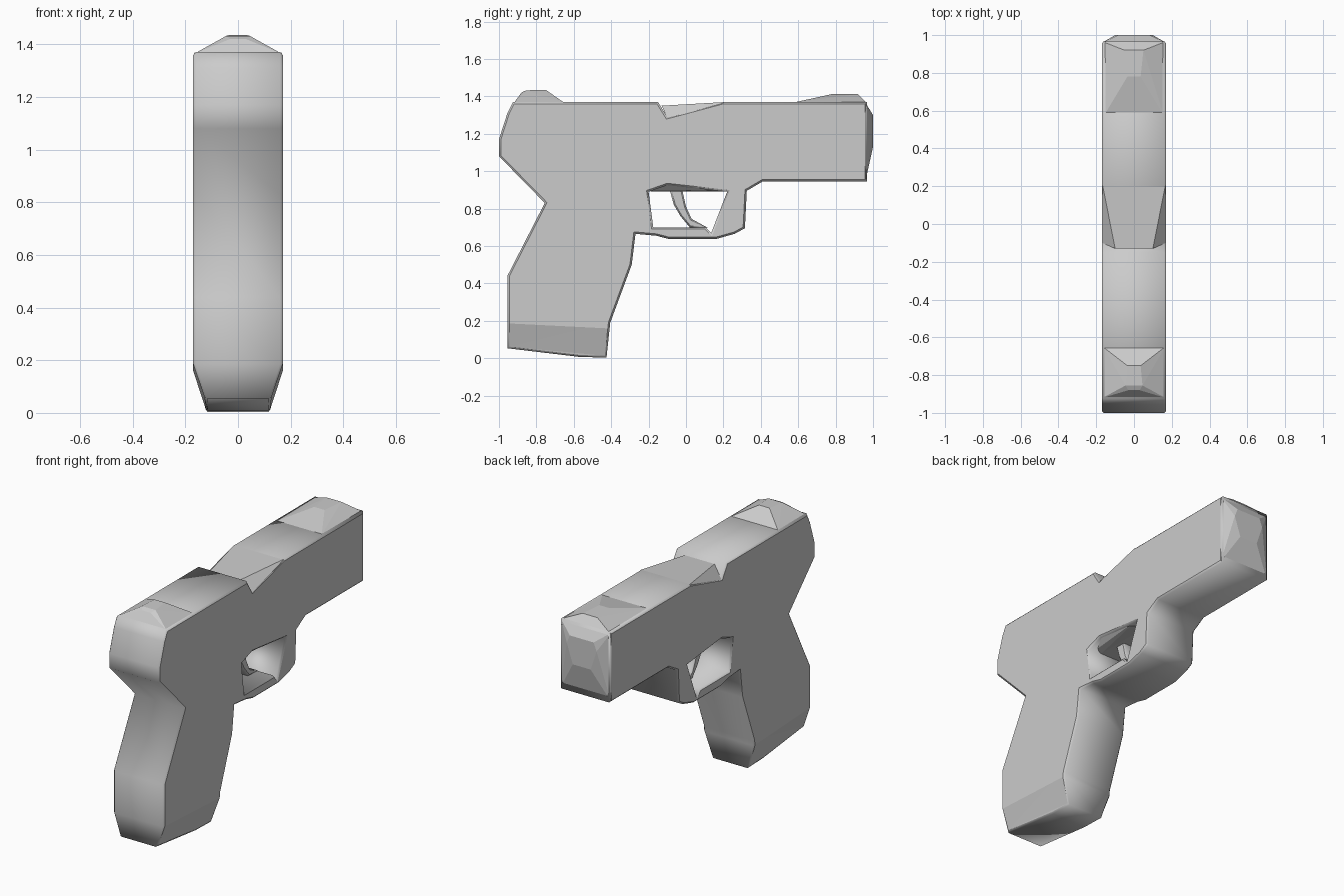
import bpy
import bmesh
from mathutils import Matrix, Vector

cube = bpy.data.objects.get("Cube")
if cube:
    bpy.data.objects.remove(cube)

HALF = 0.17

grey = bpy.data.materials.new("plain grey")
grey.use_nodes = True
grey.diffuse_color = (0.6, 0.6, 0.6, 1)
grey.node_tree.nodes["Principled BSDF"].inputs["Base Color"].default_value = (0.6, 0.6, 0.6, 1)


def finish(name, bm):
    """Turn a bmesh into a flat-shaded grey object."""
    bmesh.ops.recalc_face_normals(bm, faces=bm.faces)
    mesh = bpy.data.meshes.new(name)
    bm.to_mesh(mesh)
    bm.free()
    mesh.materials.append(grey)
    obj = bpy.data.objects.new(name, mesh)
    bpy.context.collection.objects.link(obj)
    return obj


def side_prism(loops, half, bevel):
    """Extrude closed (y, z) loops across x; inner loops become holes."""
    curve = bpy.data.curves.new("outline", "CURVE")
    curve.dimensions = "2D"
    curve.fill_mode = "BOTH"
    curve.extrude = half - bevel
    curve.bevel_depth = bevel
    curve.bevel_resolution = 0
    curve.offset = -bevel
    for loop in loops:
        spline = curve.splines.new("POLY")
        spline.points.add(len(loop) - 1)
        for point, (y, z) in zip(spline.points, loop):
            point.co = (y, z, 0, 1)
        spline.use_cyclic_u = True
    helper = bpy.data.objects.new("outline", curve)
    bpy.context.collection.objects.link(helper)
    graph = bpy.context.evaluated_depsgraph_get()
    mesh = bpy.data.meshes.new_from_object(helper.evaluated_get(graph))
    bm = bmesh.new()
    bm.from_mesh(mesh)
    bpy.data.objects.remove(helper)
    bpy.data.meshes.remove(mesh)
    bmesh.ops.remove_doubles(bm, verts=bm.verts, dist=0.0005)
    turn = Matrix(((0, 0, 1), (1, 0, 0), (0, 1, 0)))
    for v in bm.verts:
        v.co = turn @ v.co
    return bm


def hull(name, points):
    """Convex solid through (half width, y, z) points mirrored in x."""
    bm = bmesh.new()
    for x, y, z in points:
        for side in (-1, 1):
            bm.verts.new((side * x, y, z))
    found = bmesh.ops.convex_hull(bm, input=bm.verts)
    loose = {g for g in found["geom_interior"] if isinstance(g, bmesh.types.BMVert)}
    bmesh.ops.delete(bm, geom=list(loose), context="VERTS")
    return finish(name, bm)


# Frame, slide and grip as one side profile with the guard opening
outline = [
    (-0.925, 1.37), (-0.15, 1.37), (-0.10, 1.29), (0.20, 1.37), (0.967, 1.37),
    (0.967, 0.945), (0.41, 0.945), (0.325, 0.895), (0.315, 0.695), (0.26, 0.665),
    (0.16, 0.637), (-0.09, 0.637), (-0.16, 0.655), (-0.27, 0.665), (-0.29, 0.50),
    (-0.405, 0.19), (-0.425, 0.003), (-0.57, 0.007), (-0.955, 0.053), (-0.955, 0.44),
    (-0.755, 0.83), (-1.0, 1.08), (-1.0, 1.17), (-0.955, 1.31),
]
opening = [
    (-0.20, 0.89), (-0.10, 0.925), (0.22, 0.89), (0.135, 0.67),
    (0.105, 0.70), (-0.175, 0.70),
]
body = side_prism([outline, opening], HALF, 0.01)

# Narrow the foot of the grip below a slightly tilted crease
crease = Vector((0, -0.43, 0.16))
normal = Vector((0, 0.05, 1)).normalized()
bmesh.ops.bisect_plane(body, geom=body.verts[:] + body.edges[:] + body.faces[:],
                       plane_co=crease, plane_no=normal)
for v in body.verts:
    depth = (crease - v.co).dot(normal)
    if depth > 0:
        v.co.x *= 1 - 0.28 * min(depth / 0.14, 1)
finish("frame_and_grip", body)

# Trigger
trigger = [(-0.09, 0.91), (-0.02, 0.90), (0.0, 0.81), (0.03, 0.745),
           (0.12, 0.695), (0.02, 0.70), (-0.03, 0.76), (-0.065, 0.82)]
finish("trigger", side_prism([trigger], 0.06, 0.008))

# Ridge above the trigger
hull("trigger_housing", [(0.16, -0.10, 0.93), (0.16, 0.22, 0.90), (0.08, -0.19, 0.89),
                         (0.08, 0.22, 0.89), (0.12, -0.19, 0.90)])

# Crowned strip in the ejection cut
hull("ejection_crown", [(0.168, -0.10, 1.285), (0.10, -0.13, 1.35), (0.10, -0.10, 1.35),
                        (0.165, 0.20, 1.369), (0.168, 0.20, 1.355)])

# Sights
hull("rear_sight", [(0.165, -0.65, 1.365), (0.165, -0.92, 1.365),
                    (0.035, -0.75, 1.435), (0.045, -0.855, 1.432), (0.03, -0.88, 1.42)])
hull("front_sight", [(0.155, 0.58, 1.368), (0.165, 0.965, 1.365),
                     (0.035, 0.78, 1.412), (0.05, 0.92, 1.412)])

# Bulged muzzle face
hull("muzzle", [(0.168, 0.96, 1.365), (0.168, 0.96, 0.95), (0.08, 1.0, 1.30),
                (0.10, 1.0, 1.25), (0.06, 1.0, 1.13)])
